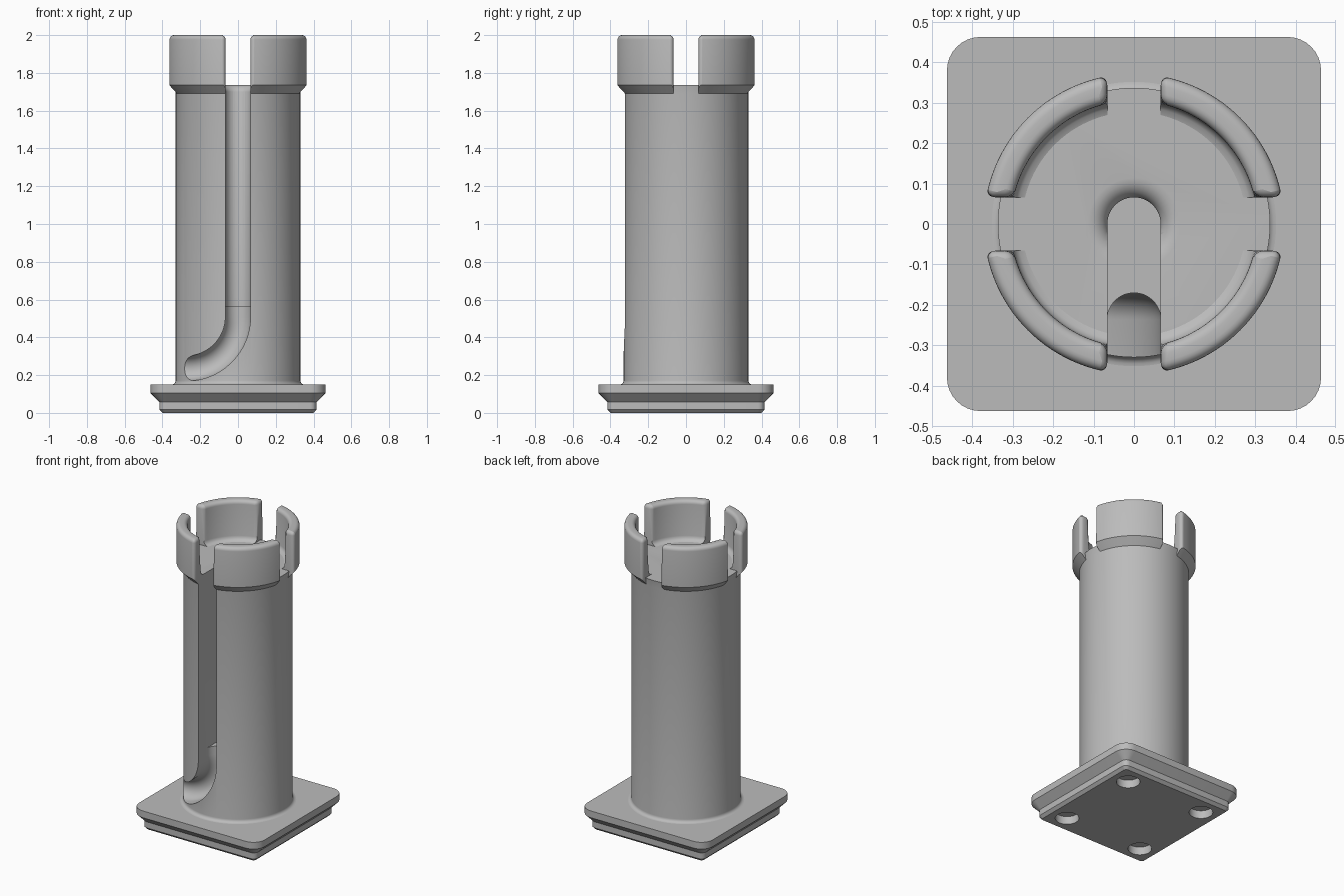
import bpy, bmesh
from math import sin, cos, pi, asin, radians

if "Cube" in bpy.data.objects:
    bpy.data.objects.remove(bpy.data.objects["Cube"])

GREY = (0.5, 0.5, 0.5, 1)
grey = bpy.data.materials.new("plain grey")
grey.use_nodes = True
grey.diffuse_color = GREY
grey.node_tree.nodes["Principled BSDF"].inputs["Base Color"].default_value = GREY


def loft(name, rings, round_edges=None):
    """Closed solid through equal rings of points, capped at both ends."""
    bm = bmesh.new()
    loops = [[bm.verts.new(p) for p in ring] for ring in rings]
    n = len(loops[0])
    for a, b in zip(loops, loops[1:]):
        for i in range(n):
            j = (i + 1) % n
            bm.faces.new((a[i], a[j], b[j], b[i]))
    bm.faces.new(loops[0])
    bm.faces.new(loops[-1])
    bmesh.ops.recalc_face_normals(bm, faces=bm.faces)
    if round_edges:
        bmesh.ops.bevel(bm, geom=[e for e in bm.edges if round_edges(e)],
                        offset=0.024, segments=5, profile=0.5, affect='EDGES')
    mesh = bpy.data.meshes.new(name)
    bm.to_mesh(mesh)
    bm.free()
    ob = bpy.data.objects.new(name, mesh)
    bpy.context.collection.objects.link(ob)
    mesh.materials.append(grey)
    return ob


def circle(r, z, n=96, x=0, y=0):
    return [(x + r * cos(2 * pi * i / n), y + r * sin(2 * pi * i / n), z) for i in range(n)]


def rounded_square(half, r, z, n=8):
    pts = []
    for q, (sx, sy) in enumerate([(1, 1), (-1, 1), (-1, -1), (1, -1)]):
        for i in range(n + 1):
            a = pi / 2 * (q + i / n)
            pts.append((sx * (half - r) + r * cos(a), sy * (half - r) + r * sin(a), z))
    return pts


def channel(w, centre, n=24):
    """U-shaped section, round at the back and open toward the front."""
    arc = [(w * cos(pi * i / n), centre + w * sin(pi * i / n)) for i in range(n + 1)]
    return [(w, -0.6)] + arc + [(-w, -0.6)]


def activate(ob):
    bpy.ops.object.select_all(action='DESELECT')
    ob.select_set(True)
    bpy.context.view_layer.objects.active = ob


def cut(ob, cutter):
    cutter.hide_render = True
    mod = ob.modifiers.new("cut", 'BOOLEAN')
    mod.operation, mod.solver, mod.object = 'DIFFERENCE', 'EXACT', cutter
    activate(ob)
    bpy.ops.object.modifier_apply(modifier=mod.name)
    bpy.data.objects.remove(cutter)


def smooth(ob):
    activate(ob)
    bpy.ops.object.shade_smooth_by_angle(angle=radians(32))


# Stepped base plate with four round sockets underneath
base = loft("base_plate", [rounded_square(*s) for s in [
    (0.398, 0.018, 0), (0.416, 0.035, 0.018), (0.416, 0.035, 0.058),
    (0.463, 0.083, 0.105), (0.463, 0.083, 0.15)]])
for x in (-0.287, 0.287):
    for y in (-0.287, 0.287):
        cut(base, loft("socket_cutter", [circle(0.072, z, 32, x, y) for z in (-0.05, 0.053)]))
smooth(base)

# Column with a small fillet at its foot
foot = [(0.352 - 0.022 * sin(a), 0.172 - 0.022 * cos(a))
        for a in (pi / 2 * i / 5 for i in range(6))]
column = loft("column", [circle(r, z) for r, z in
              [(0.352, 0.12)] + foot + [(0.33, 1.69), (0.337, 1.737)]])

# Vertical slot, open at the front
W = 0.066
cut(column, loft("slot_cutter",
                 [[(x, y, z) for x, y in channel(W, 0)] for z in (0.565, 1.9)]))

# Curved groove that leaves the foot of the slot and sweeps sideways
R, Z = 0.275, 0.51
path = [(0, 0.75, 0)]
path += [(R * (cos(a) - 1), Z - R * sin(a), a) for a in (pi / 2 * i / 24 for i in range(25))]
path += [(-0.6, Z - R, pi / 2)]
cut(column, loft("groove_cutter",
                 [[(px + s * cos(a), y, pz - s * sin(a)) for s, y in channel(W + 0.0005, -0.237)]
                  for px, pz, a in path]))

# Rounded mouth of the slot
E = 0.05
mouth = [(W - 0.002 + E * (1 - cos(a)), 1.737 - E + E * sin(a))
         for a in (pi / 2 * i / 6 for i in range(7))]
cut(column, loft("mouth_cutter", [circle(r, z, 48) for r, z in mouth + [(mouth[-1][0], 1.9)]]))
smooth(column)

# Four crown prongs with rounded tops and ends
profile = [(0.329, 1.69), (0.372, 1.737), (0.372, 2), (0.305, 2), (0.305, 1.767),
           (0.301, 1.752), (0.291, 1.742), (0.275, 1.736), (0.275, 1.69)]


def is_rim(e):
    return max(v.co.z for v in e.verts) > 1.9 and e.calc_face_angle(0) > 0.8


STEPS = 24
for k, name in enumerate(["back_left", "back_right", "front_right", "front_left"]):
    rings = []
    for i in range(STEPS + 1):
        ring = []
        for r, z in profile:
            gap = asin(W / r)
            a = k * pi / 2 + gap + (pi / 2 - 2 * gap) * i / STEPS
            ring.append((r * cos(a), r * sin(a), z))
        rings.append(ring)
    smooth(loft(name + "_prong", rings, is_rim))
